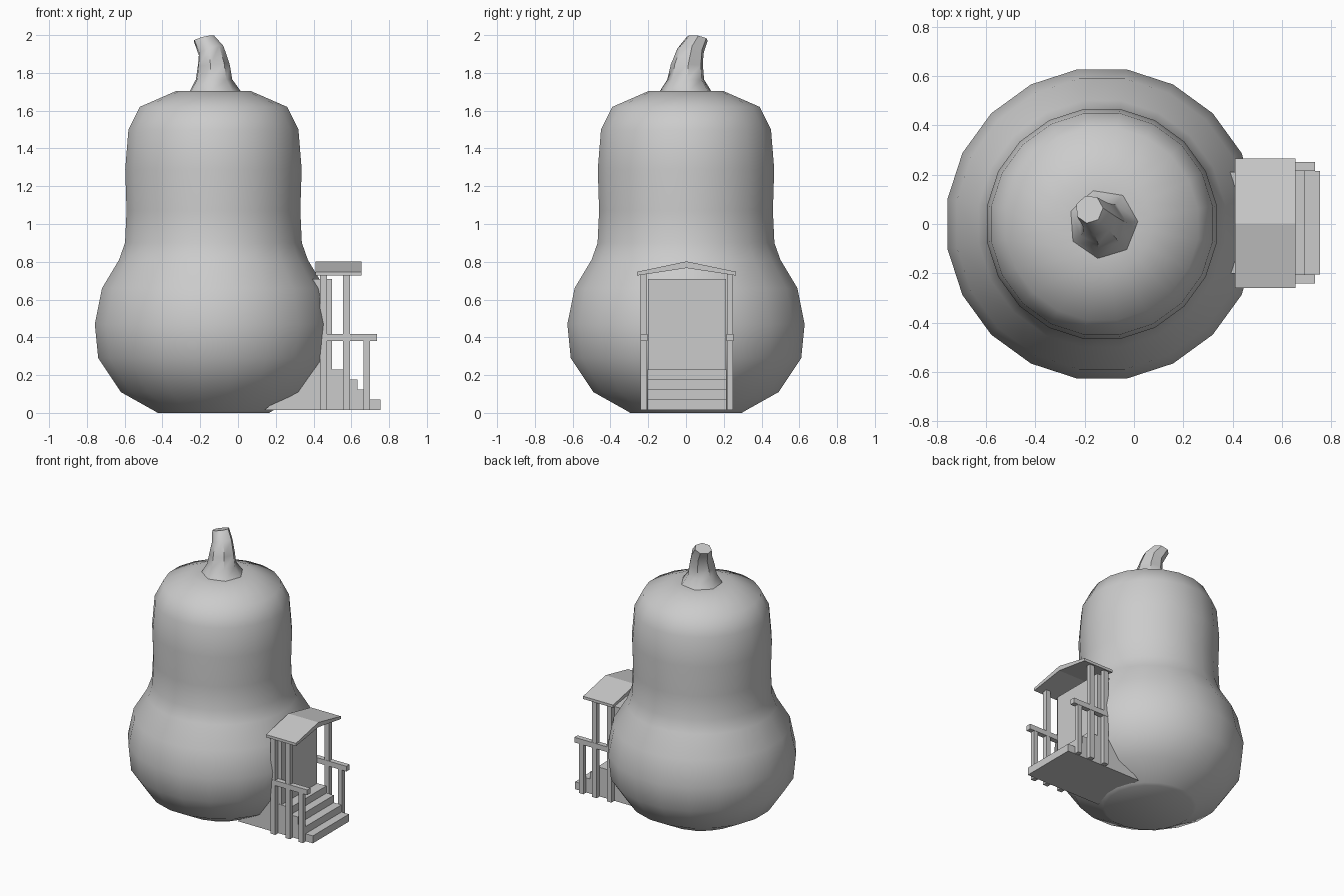
import bpy, bmesh, math
from mathutils import Vector, Quaternion

if "Cube" in bpy.data.objects:
    bpy.data.objects.remove(bpy.data.objects["Cube"])

CX, PY = -0.13, 0.005   # gourd axis x, porch centre y


def make(name, bm, smooth=None):
    bmesh.ops.recalc_face_normals(bm, faces=bm.faces)
    me = bpy.data.meshes.new(name)
    bm.to_mesh(me)
    bm.free()
    ob = bpy.data.objects.new(name, me)
    bpy.context.collection.objects.link(ob)
    if smooth:
        bpy.ops.object.select_all(action='DESELECT')
        ob.select_set(True)
        bpy.context.view_layer.objects.active = ob
        bpy.ops.object.shade_smooth_by_angle(angle=math.radians(smooth))
    return ob


def loft(name, rings, smooth):
    """Skin a stack of point rings and cap both ends."""
    bm = bmesh.new()
    vs = [[bm.verts.new(p) for p in r] for r in rings]
    n = len(vs[0])
    for a, b in zip(vs, vs[1:]):
        for i in range(n):
            j = (i + 1) % n
            bm.faces.new((a[i], a[j], b[j], b[i]))
    bm.faces.new(vs[0])
    bm.faces.new(vs[-1])
    return make(name, bm, smooth)


def prism(name, pts):
    """Extrude a planar outline given as pairs of end points."""
    return loft(name, pts, None)


def box(name, x, y, z):
    return prism(name, [[(a, b, c) for a, b in ((x[0], y[0]), (x[1], y[0]), (x[1], y[1]), (x[0], y[1]))]
                        for c in z])


def circle(n, start):
    return [(math.cos(start + i * math.tau / n), math.sin(start + i * math.tau / n)) for i in range(n)]


# Gourd body: 20-sided lathe, (half width, height)
profile = [(.295, 0), (.315, .012), (.49, .11), (.61, .29), (.628, .47), (.59, .66), (.50, .81),
           (.468, .90), (.46, 1.07), (.467, 1.29), (.45, 1.50), (.39, 1.62), (.20, 1.703), (.10, 1.70)]
k = 1 / math.cos(math.radians(9))
loft("gourd_body", [[(CX + r * k * c, r * k * s, z) for c, s in circle(20, math.radians(9))]
                    for r, z in profile], 50)

# Bent seven-sided stem: centre x, y, z, radius, tilt in degrees
axis = Vector((-.5, -.85, 0)).normalized()
stem = [(-.125, 0, 1.70, .142, 0), (-.13, 0, 1.765, .10, 0), (-.132, .006, 1.84, .088, 6),
        (-.145, .025, 1.92, .072, 22), (-.182, .06, 1.983, .058, 17)]
rings = []
for x, y, z, r, tilt in stem:
    q = Quaternion(axis, math.radians(-tilt))
    if (q @ Vector((0, 0, 1))).x > 0:
        q = q.inverted()
    rings.append([Vector((x, y, z)) + q @ Vector((r * c, r * s, 0)) for c, s in circle(7, math.radians(4))])
loft("stem", rings, 50)

# Stairs and door block, each extruded from a side outline
def side_profile(name, pts, half):
    return prism(name, [[(x, PY + s * half, z) for x, z in pts] for s in (-1, 1)])

side_profile("stairs", [(.14, .015), (.755, .015), (.755, .07), (.695, .07), (.695, .123), (.632, .123),
                        (.632, .177), (.572, .177), (.572, .23), (.40, .23)], .21)
side_profile("door", [(.39, .225), (.498, .225), (.498, .71), (.39, .71)], .207)

# Posts and handrails on both sides
for side, s in (("left", -1), ("right", 1)):
    y0, y1 = sorted((PY + s * .212, PY + s * .245))
    for i, (x0, x1, top) in enumerate(((.434, .472, .745), (.555, .592, .745), (.664, .698, .39))):
        box(f"porch_post_{side}_{i + 1}", (x0, x1), (y0, y1), (.015, top))
    box(f"handrail_{side}", (.43, .735), (y0 - .002, y1 + .002), (.38, .418))

# Gabled porch roof
gable = [(-.262, .727), (0, .767), (.262, .727), (.262, .747), (0, .802), (-.262, .747)]
prism("porch_roof", [[(x, PY - .002 + y, z) for y, z in gable] for x in (.41, .655)])
